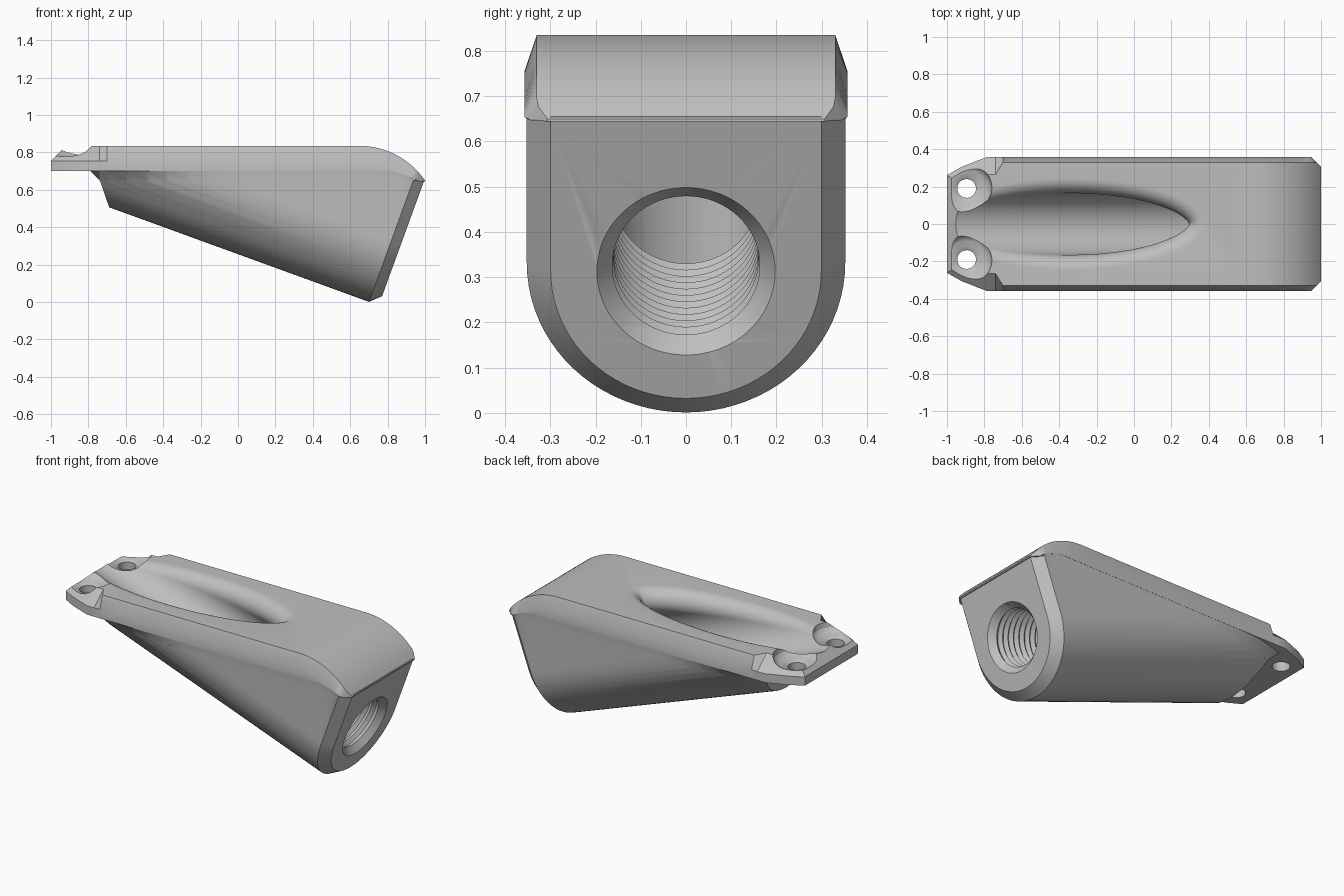
import bpy, bmesh, math
from mathutils import Vector

if "Cube" in bpy.data.objects:
    bpy.data.objects.remove(bpy.data.objects["Cube"], do_unlink=True)

grey = bpy.data.materials.new("satin grey")
grey.use_nodes = True
grey.diffuse_color = (0.52, 0.52, 0.52, 1)
grey.node_tree.nodes["Principled BSDF"].inputs["Base Color"].default_value = (0.52, 0.52, 0.52, 1)

# Shared sloping axis of the body and the bore
TILT = math.radians(20)
ORIGIN = Vector((0.873, 0, 0.313))
AXIS = Vector((math.cos(TILT), 0, -math.sin(TILT)))
UP = Vector((math.sin(TILT), 0, math.cos(TILT)))
SIDE = Vector((0, 1, 0))
TOP, CHAMFER, BODY_R = 0.835, 0.08, 0.352


def loft(name, rings, cuts=()):
    """Closed solid through equal rings, optionally trimmed by planes."""
    bm = bmesh.new()
    loops = [[bm.verts.new(p) for p in ring] for ring in rings]
    n = len(loops[0])
    for a, b in zip(loops, loops[1:]):
        for i in range(n):
            j = (i + 1) % n
            bm.faces.new((a[i], a[j], b[j], b[i]))
    bm.faces.new(loops[0][::-1])
    bm.faces.new(loops[-1])
    for point, normal in cuts:
        geom = bm.verts[:] + bm.edges[:] + bm.faces[:]
        cut = bmesh.ops.bisect_plane(bm, geom=geom, plane_co=point, plane_no=normal, clear_outer=True)
        edges = [e for e in cut["geom_cut"] if isinstance(e, bmesh.types.BMEdge)]
        bmesh.ops.holes_fill(bm, edges=edges, sides=0)
    bmesh.ops.recalc_face_normals(bm, faces=bm.faces[:])
    mesh = bpy.data.meshes.new(name)
    bm.to_mesh(mesh)
    bm.free()
    mesh.materials.append(grey)
    obj = bpy.data.objects.new(name, mesh)
    bpy.context.collection.objects.link(obj)
    return obj


def combine(target, tool, operation):
    """Apply a boolean and discard the tool."""
    mod = target.modifiers.new(operation, 'BOOLEAN')
    mod.operation, mod.object, mod.solver = operation, tool, 'EXACT'
    bpy.context.view_layer.update()
    graph = bpy.context.evaluated_depsgraph_get()
    mesh = bpy.data.meshes.new_from_object(target.evaluated_get(graph))
    target.modifiers.clear()
    target.data = mesh
    bpy.data.objects.remove(tool, do_unlink=True)


# Top plate: chamfered cross-sections along x, rounded down at the nose
NOSE_X, NOSE_R = 0.65, 0.423


def plate_section(x):
    dx = max(0, x - NOSE_X)
    centre = TOP - NOSE_R
    height = centre + math.sqrt(NOSE_R ** 2 - dx ** 2)
    height = min(height, TOP - CHAMFER + x + 1)
    inner = NOSE_R - CHAMFER
    mid = min(TOP - CHAMFER, centre + math.sqrt(max(0, inner ** 2 - dx ** 2)))
    # nose chamfer meeting the lower chamfer
    slip = min(0.05, max(0, (dx ** 2 - 0.0347) / 1.262))
    if slip > 0:
        mid = 0.70 - slip
    mid = min(mid, height - 0.002)
    wide = 0.407 - slip - max(0, -0.74 - x) * 0.56
    wide = min(wide, 0.357 - max(0, x - 0.95))
    rim = min(0.33, wide - 0.001)
    if x < -0.73:
        rim = wide - 1.14 * (height - TOP + CHAMFER) - 0.001
    # lower chamfer follows the outline of the body
    reach = min(0.99, max(0, -0.053 - x) * math.sin(TILT) / BODY_R)
    low_w = min(BODY_R * math.sqrt(1 - reach ** 2), wide - 0.002)
    shoulder = min(low_w + 0.052, wide - 0.001)
    under = min(0.70, mid - 0.002)
    low = min(0.65, under - 0.002) if x > -0.78 else 0.70
    half = [(rim, height), (wide, mid), (wide, under), (shoulder, under), (low_w, low)]
    full = half + [(-y, z) for y, z in reversed(half)]
    return [Vector((x, y, z)) for y, z in full]


stations = [-1, -0.92, -0.79, -0.74, -0.70]
stations += [-0.6 + 0.11 * i for i in range(6)]
stations += [NOSE_X + 0.0186 * i for i in range(10)]
stations += [0.836, 0.86, 0.885, 0.91, 0.93, 0.95, 0.963, 0.98, 1.0]
block = loft("mounting_block", [plate_section(x) for x in sorted(stations)])


# U-shaped sloping body with a chamfered front face
def body_section(s, inset):
    r = BODY_R - inset
    flat = [(r, 0.5)]
    arc = [(r * math.cos(a), -r * math.sin(a)) for a in (math.pi * i / 40 for i in range(41))]
    pts = flat + arc + [(-r, 0.5)]
    return [ORIGIN + AXIS * s + SIDE * y + UP * u for y, u in pts]


body = loft("body", [body_section(-2, 0), body_section(-0.055, 0), body_section(0, 0.053)],
            cuts=[((0, 0, 0.655), (0, 0, 1)),
                  ((-0.69, 0, 0.51), (-0.145, 0, -0.05))])
combine(block, body, 'UNION')

# Through bore: rounded lip at the top, plain tube, thread, countersink
BORE_R, LIP = 0.165, 0.08
COUNT = 64
radials = [SIDE * math.cos(t) + UP * math.sin(t)
           for t in (2 * math.pi * i / COUNT for i in range(COUNT))]


def lip_ring(f):
    ring = []
    for n in radials:
        c = ORIGIN + n * (BORE_R + LIP)
        c = c + AXIS * ((TOP - LIP - c.z) / AXIS.z)
        ring.append(c + Vector((0, 0, 1)).slerp(-n, f) * LIP)
    return ring


def bore_ring(s, r):
    return [ORIGIN + AXIS * s + n * r for n in radials]


STEPS, THREADS, PITCH = 12, 11, 0.041
rings = [[p + Vector((0, 0, 0.1)) for p in lip_ring(0)]]
rings += [lip_ring(i / STEPS) for i in range(STEPS + 1)]
rings.append(bore_ring(-0.5, BORE_R))
for i in range(THREADS):
    s = -0.49 + i * PITCH
    rings += [bore_ring(s, 0.16), bore_ring(s + PITCH / 2, 0.176)]
rings += [bore_ring(-0.038, 0.163), bore_ring(0, 0.197), bore_ring(0.03, 0.224)]
combine(block, loft("bore_cutter", rings), 'DIFFERENCE')

# Two screw holes with dished recesses
profile = [(0.05, 0.6), (0.05, 0.765), (0.075, 0.778), (0.1, 0.781),
           (0.117, 0.79), (0.129, 0.805), (0.137, 0.84), (0.137, 0.95)]
for y in (-0.19, 0.19):
    rings = [[Vector((-0.895 + r * math.cos(t), y + r * math.sin(t), z))
              for t in (2 * math.pi * i / 40 for i in range(40))] for r, z in profile]
    combine(block, loft("screw_hole_cutter", rings), 'DIFFERENCE')

# Smooth the curves, keep the chamfers crisp
bpy.ops.object.select_all(action='DESELECT')
block.select_set(True)
bpy.context.view_layer.objects.active = block
bpy.ops.object.shade_smooth_by_angle(angle=math.radians(24))
